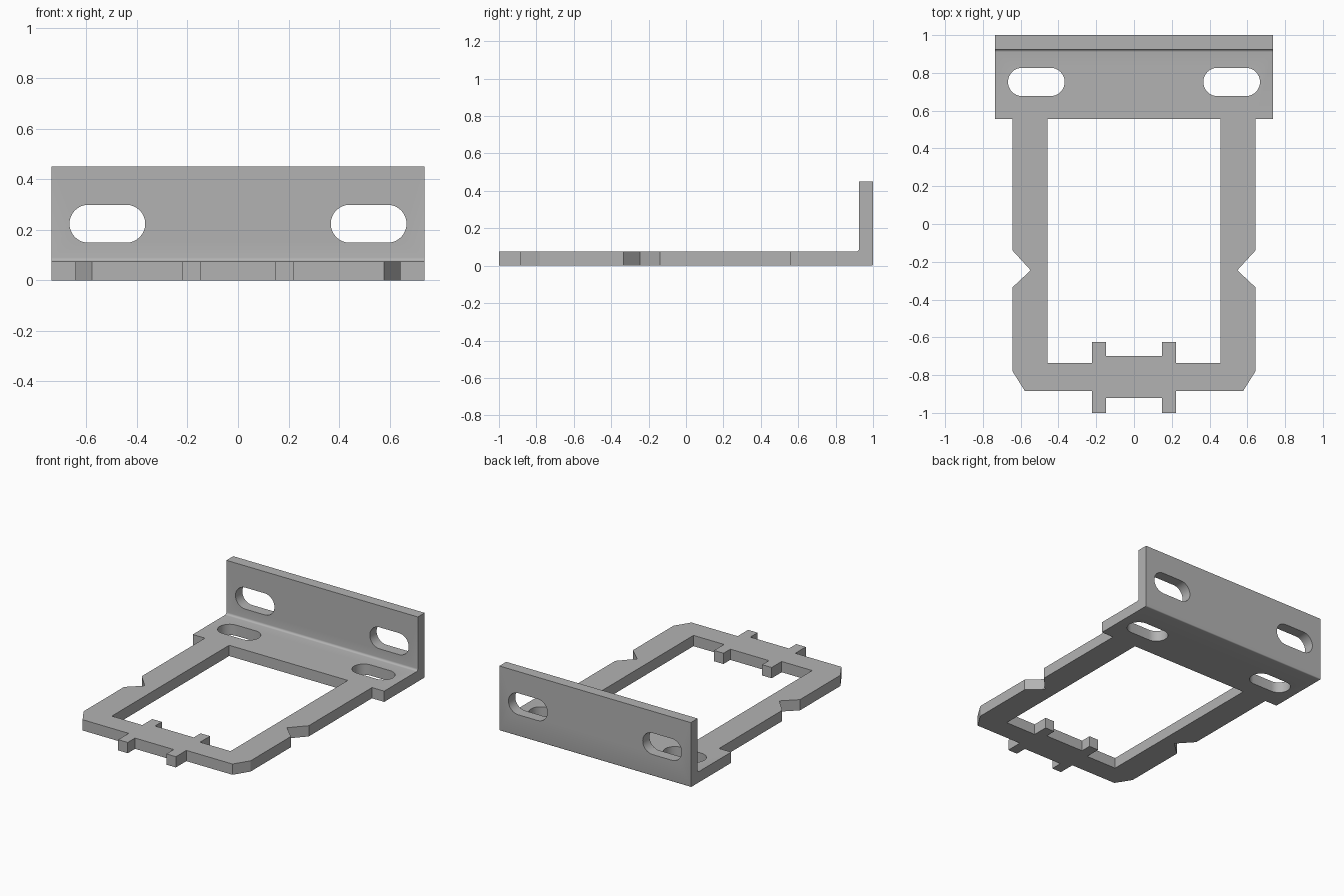
import bpy
import bmesh
from math import cos, sin, pi
from mathutils import Vector

cube = bpy.data.objects.get("Cube")
if cube:
    bpy.data.objects.remove(cube, do_unlink=True)

T = 0.075          # sheet thickness
HALF_W = 0.737     # half width of the flange

steel = bpy.data.materials.new("plain grey")
steel.use_nodes = True
GREY = (0.45, 0.45, 0.45, 1)
steel.diffuse_color = GREY
steel.node_tree.nodes["Principled BSDF"].inputs["Base Color"].default_value = GREY


def prism(name, points, sweep):
    """Solid made by sweeping a closed 3D outline along a vector."""
    bm = bmesh.new()
    face = bm.faces.new([bm.verts.new(p) for p in points])
    moved = bmesh.ops.extrude_face_region(bm, geom=[face])["geom"]
    verts = [g for g in moved if isinstance(g, bmesh.types.BMVert)]
    bmesh.ops.translate(bm, verts=verts, vec=Vector(sweep))
    bmesh.ops.recalc_face_normals(bm, faces=bm.faces)
    mesh = bpy.data.meshes.new(name)
    bm.to_mesh(mesh)
    bm.free()
    mesh.materials.append(steel)
    obj = bpy.data.objects.new(name, mesh)
    bpy.context.collection.objects.link(obj)
    return obj


def mirrored(half):
    """Close a right-hand outline with its mirror image."""
    return half + [(-x, y) for x, y in reversed(half)]


def arc(cx, cy, r, start, end, n):
    angles = [start + (end - start) * i / n for i in range(n + 1)]
    return [(cx + r * cos(a), cy + r * sin(a)) for a in angles]


def slot(cx, cy, half=0.15, r=0.075):
    d = half - r
    return (arc(cx + d, cy, r, -pi / 2, pi / 2, 16)
            + arc(cx - d, cy, r, pi / 2, 3 * pi / 2, 16))


# Bent sheet: L section with a small inner fillet and a slightly eased heel
F, H = 0.015, 0.008
section = ([(-1.1, 0)] + arc(1 - H, H, H, -pi / 2, 0, 4)
           + [(1, 0.45), (1 - T, 0.45)]
           + arc(1 - T - F, T + F, F, 0, -pi / 2, 5) + [(-1.1, T)])
bracket = prism("bracket", [(-1, y, z) for y, z in section], (2, 0, 0))

# Outer outline: front tabs, clipped corners, side notches, wide flange
outer = mirrored([(0.149, -0.92), (0.149, -1), (0.222, -1), (0.222, -0.885),
                  (0.577, -0.885), (0.643, -0.78), (0.643, -0.335),
                  (0.547, -0.245), (0.643, -0.14), (0.643, 0.555),
                  (HALF_W, 0.555), (HALF_W, 1.1)])
# Window with two tabs rising from the front bar
window = mirrored([(0.149, -0.70), (0.149, -0.625), (0.222, -0.625),
                   (0.222, -0.735), (0.457, -0.735), (0.457, 0.555)])


def plan(name, outline):
    return prism(name, [(x, y, -0.1) for x, y in outline], (0, 0, 0.7))


cuts = [(plan("outline_cutter", outer), 'INTERSECT'),
        (plan("window_cutter", window), 'DIFFERENCE')]

# Slots through the base and the upright wall, left and right
for side in (-1, 1):
    low = [(x, y, -0.1) for x, y in slot(side * 0.517, 0.752)]
    high = [(x, 0.88, z) for x, z in slot(side * 0.517, 0.224)]
    cuts.append((prism("base_slot_cutter", low, (0, 0, 0.24)), 'DIFFERENCE'))
    cuts.append((prism("wall_slot_cutter", high, (0, 0.2, 0)), 'DIFFERENCE'))

for cutter, operation in cuts:
    cutter.hide_render = True
    mod = bracket.modifiers.new(cutter.name, 'BOOLEAN')
    mod.operation = operation
    mod.solver = 'EXACT'
    mod.object = cutter

# Bake the cuts and remove the cutters
depsgraph = bpy.context.evaluated_depsgraph_get()
baked = bpy.data.meshes.new_from_object(bracket.evaluated_get(depsgraph))
bracket.modifiers.clear()
bracket.data = baked
baked.materials.clear()
baked.materials.append(steel)
for poly in baked.polygons:
    poly.material_index = 0
for cutter, _ in cuts:
    bpy.data.objects.remove(cutter, do_unlink=True)

# Smooth fillet and slot walls, sharp sheet edges
bpy.ops.object.select_all(action='DESELECT')
bracket.select_set(True)
bpy.context.view_layer.objects.active = bracket
bpy.ops.object.shade_smooth_by_angle(angle=0.5)
